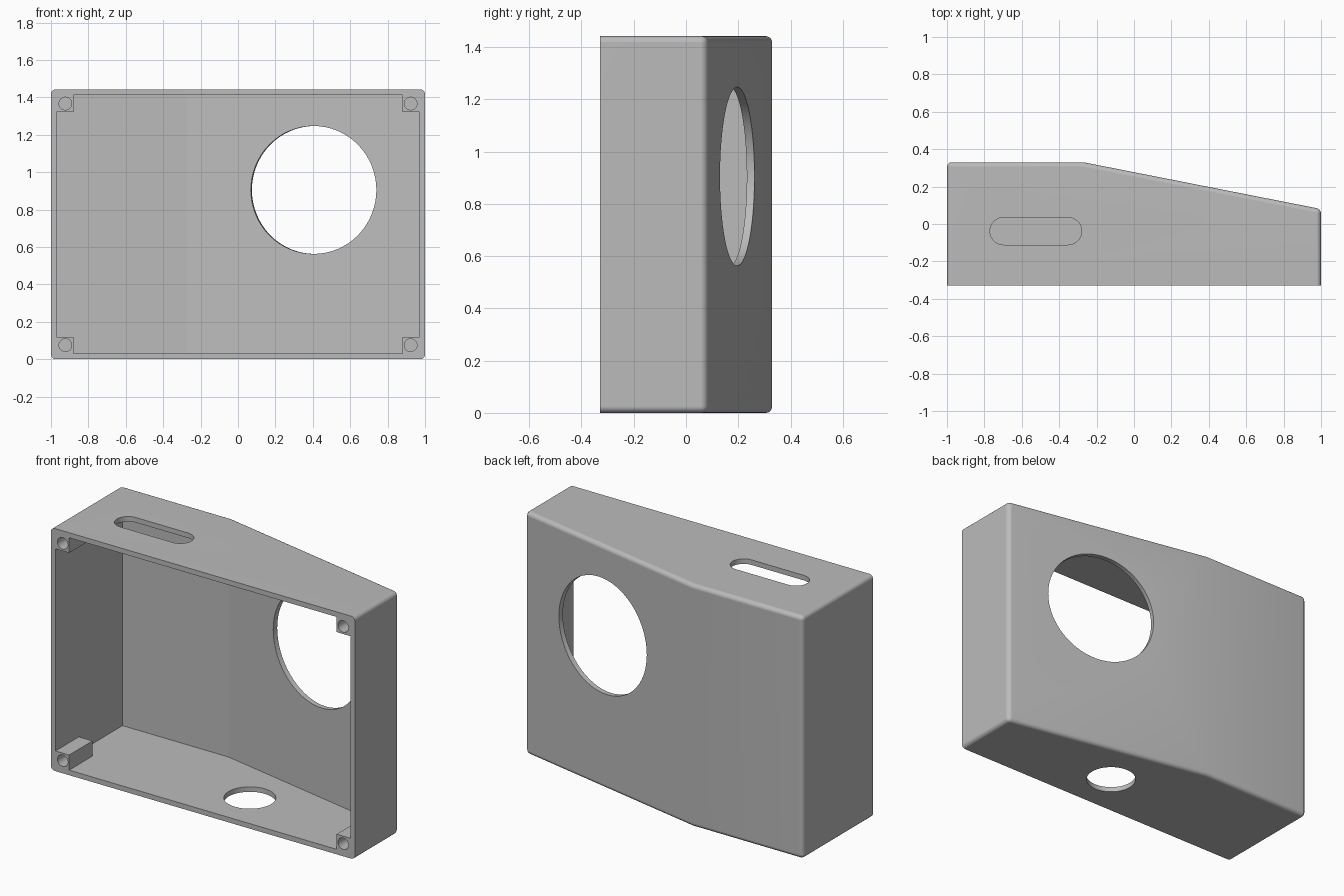
import bpy
import bmesh
from math import atan2, cos, sin, pi
from mathutils import Matrix, Vector

if "Cube" in bpy.data.objects:
    bpy.data.objects.remove(bpy.data.objects["Cube"], do_unlink=True)

HEIGHT, WALL, FRONT, BACK = 1.442, 0.03, -0.33, 0.33
KINK_X, SHORT_Y = -0.27, 0.08
TILT = atan2(BACK - SHORT_Y, 1 - KINK_X)      # slope of the angled back
ROUND = 0.025

grey = bpy.data.materials.new("plain_grey")
grey.use_nodes = True
grey.diffuse_color = (0.5, 0.5, 0.5, 1)
grey.node_tree.nodes["Principled BSDF"].inputs["Base Color"].default_value = grey.diffuse_color


def make(name, bm):
    bmesh.ops.recalc_face_normals(bm, faces=bm.faces)
    mesh = bpy.data.meshes.new(name)
    bm.to_mesh(mesh)
    bm.free()
    mesh.materials.append(grey)
    ob = bpy.data.objects.new(name, mesh)
    bpy.context.collection.objects.link(ob)
    return ob


def prism(outline, depth):
    """Solid from an xy outline, extruded along z."""
    bm = bmesh.new()
    face = bm.faces.new([bm.verts.new((x, y, 0)) for x, y in outline])
    top = bmesh.ops.extrude_face_region(bm, geom=[face])["geom"]
    verts = [g for g in top if isinstance(g, bmesh.types.BMVert)]
    bmesh.ops.translate(bm, verts=verts, vec=(0, 0, depth))
    return bm


def slot_outline(half_length, radius, steps=32):
    points = []
    for side in (0, 1):
        shift = half_length * (1 if side == 0 else -1)
        for i in range(steps + (half_length > 0)):
            a = -pi / 2 + pi * side + pi * i / steps
            points.append((shift + radius * cos(a), radius * sin(a)))
    return points


def peg(name, centre, axis, radius, depth, half_length=0):
    """Round or slotted cutter centred on a point along an axis."""
    bm = prism(slot_outline(half_length, radius), depth)
    turn = Vector((0, 0, 1)).rotation_difference(Vector(axis)).to_matrix().to_4x4()
    bm.transform(Matrix.Translation(centre) @ turn @ Matrix.Translation((0, 0, -depth / 2)))
    return make(name, bm)


def cut(target, cutter):
    cutter.hide_render = True
    mod = target.modifiers.new("cut", "BOOLEAN")
    mod.operation, mod.solver, mod.object = "DIFFERENCE", "EXACT", cutter
    bpy.context.view_layer.objects.active = target
    bpy.ops.object.modifier_apply(modifier=mod.name)
    bpy.data.objects.remove(cutter, do_unlink=True)


# Outer shell with rounded edges, except the open front and the bend
bm = prism([(-1, FRONT), (1, FRONT), (1, SHORT_Y), (KINK_X, BACK), (-1, BACK)], HEIGHT)
bm.normal_update()
bmesh.ops.recalc_face_normals(bm, faces=bm.faces)
edges = [e for e in bm.edges
         if max(v.co.y for v in e.verts) > FRONT + 0.01 and e.calc_face_angle() > 0.5]
bmesh.ops.bevel(bm, geom=edges, offset=ROUND, segments=5, profile=0.5, affect="EDGES")
enclosure = make("enclosure", bm)

# Cavity that follows the shell, leaving a post in each corner
inner = 1 - WALL
slope = (BACK - SHORT_Y) / (1 - KINK_X)
drop = WALL / cos(TILT)
bend_x = KINK_X + (WALL - drop) / slope
cavity_bm = prism([(-inner, FRONT - 0.2), (inner, FRONT - 0.2),
                   (inner, SHORT_Y + slope * WALL - drop),
                   (bend_x, BACK - WALL), (-inner, BACK - WALL)], HEIGHT - 2 * WALL)
bmesh.ops.translate(cavity_bm, verts=cavity_bm.verts, vec=(0, 0, WALL))
cavity = make("cavity", cavity_bm)
corners = [(sx, sz) for sx in (-1, 1) for sz in (-1, 1)]
for sx, sz in corners:
    post = bmesh.new()
    bmesh.ops.create_cube(post, size=1)
    bmesh.ops.scale(post, verts=post.verts, vec=(0.24, 0.52, 0.24))
    bmesh.ops.translate(post, verts=post.verts,
                        vec=(sx, FRONT - 0.04, HEIGHT / 2 + sz * HEIGHT / 2))
    cut(cavity, make("corner_post", post))
cut(enclosure, cavity)

# Screw holes in the posts
for sx, sz in corners:
    cut(enclosure, peg("screw_hole", (sx * 0.923, FRONT, HEIGHT / 2 + sz * (HEIGHT / 2 - 0.075)),
                       (0, 1, 0), 0.034, 0.36))

# Large round opening square to the angled back
hole_x = 0.41
cut(enclosure, peg("back_opening", (hole_x, BACK - slope * (hole_x - KINK_X), 0.905),
                   (sin(TILT), cos(TILT), 0), 0.342, 0.3))

# Slot in the top and round hole in the bottom
cut(enclosure, peg("top_slot", (-0.525, -0.038, HEIGHT), (0, 0, 1), 0.073, 0.2, 0.172))
cut(enclosure, peg("bottom_hole", (0.12, -0.06, 0), (0, 0, 1), 0.14, 0.2))

# Smooth rounded edges, crisp bend and openings
bpy.ops.object.select_all(action="DESELECT")
enclosure.select_set(True)
bpy.context.view_layer.objects.active = enclosure
bpy.ops.object.shade_smooth_by_angle(angle=0.5)
mesh = enclosure.data
for e in mesh.edges:
    a, b = (mesh.vertices[i].co for i in e.vertices)
    if abs(a.x - b.x) < 0.001 and abs(a.x - KINK_X) < 0.02 and abs(a.z - b.z) > 1:
        e.use_edge_sharp = True
weighted = enclosure.modifiers.new("even_shading", "WEIGHTED_NORMAL")
weighted.keep_sharp = True
